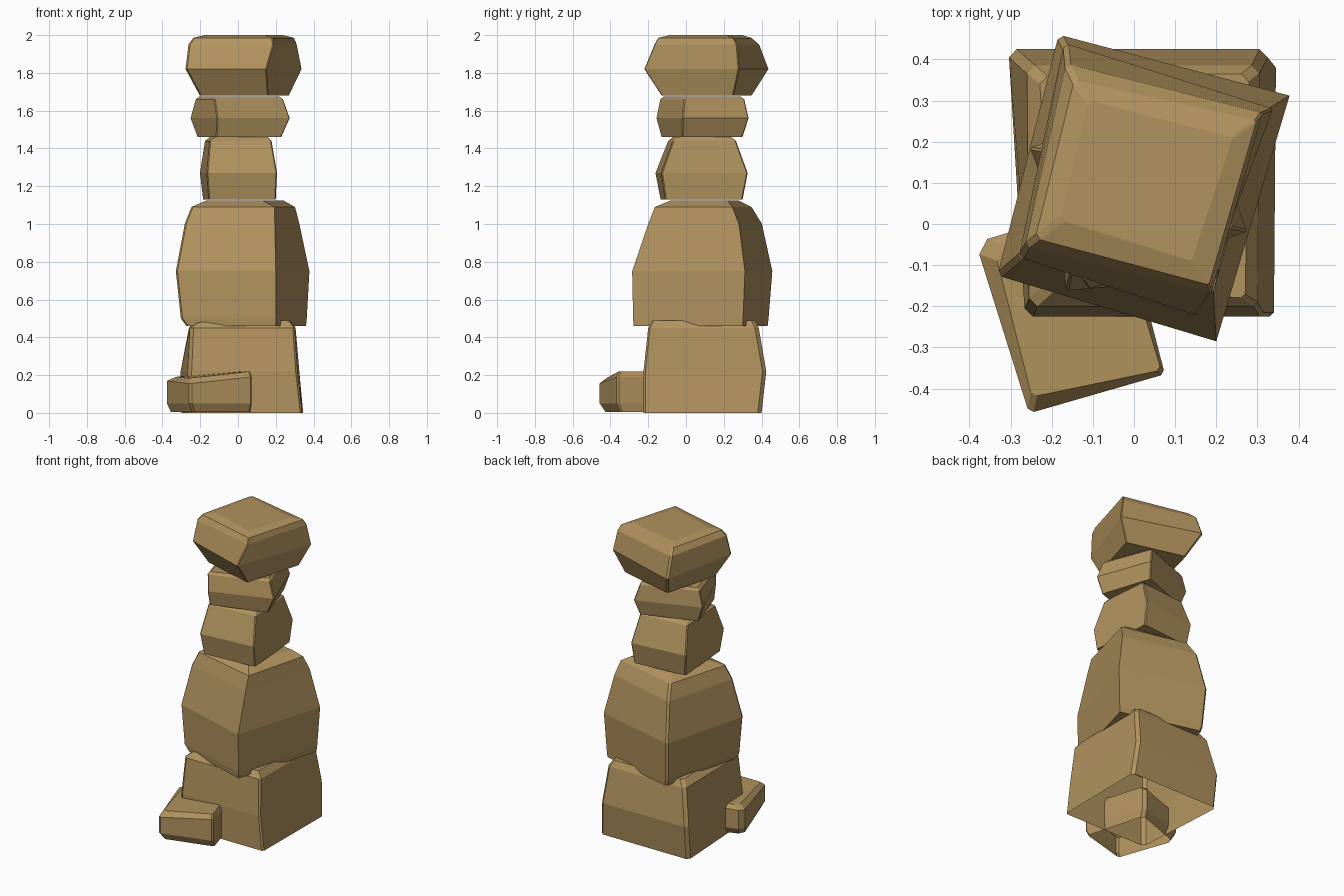
import bpy, bmesh
from mathutils import Vector

tan = bpy.data.materials.new("tan_stone")
tan.diffuse_color = (0.44, 0.29, 0.112, 1)


def stone(name, levels, cuts, open_bottom=False):
    """Loft through four-cornered levels; cuts = chamfer width at each corner.
    Level = (z, front_left, front_right, back_right, back_left)."""
    bm = bmesh.new()
    rings = []
    for z, *corners in levels:
        pts = [Vector((c[0], c[1], c[2] if len(c) > 2 else z)) for c in corners]
        ring = []
        for i, p in enumerate(pts):
            if cuts[i] == 0:
                ring.append(bm.verts.new(p))
                continue
            for q in (pts[i - 1], pts[(i + 1) % 4]):
                ring.append(bm.verts.new(p + (q - p).normalized() * cuts[i]))
        rings.append(ring)
    n = len(rings[0])
    for a, b in zip(rings, rings[1:]):
        for i in range(n):
            j = (i + 1) % n
            bm.faces.new((a[i], a[j], b[j], b[i]))
    if not open_bottom:
        bm.faces.new(rings[0][::-1])
    bm.faces.new(rings[-1])
    mesh = bpy.data.meshes.new(name)
    bm.to_mesh(mesh)
    bm.free()
    mesh.materials.append(tan)
    bpy.context.collection.objects.link(bpy.data.objects.new(name, mesh))


# Square base block, open underneath
stone("base_stone", [
    (0.00, (-0.265, -0.225), (0.34, -0.225), (0.345, 0.40), (-0.30, 0.40)),
    (0.22, (-0.265, -0.225), (0.315, -0.225), (0.325, 0.425), (-0.305, 0.425)),
    (0.45, (-0.255, -0.20), (0.30, -0.20), (0.305, 0.385), (-0.26, 0.385)),
    (0.49, (-0.20, -0.15), (0.27, -0.18), (0.28, 0.365), (-0.23, 0.36)),
], (0.02, 0.01, 0.02, 0.02), True)

# Large twisted body stone
stone("body_stone", [
    (0.46, (-0.275, -0.13), (0.20, -0.278), (0.36, 0.30), (-0.16, 0.435)),
    (0.50, (-0.305, -0.13), (0.20, -0.28), (0.364, 0.302), (-0.17, 0.44)),
    (0.75, (-0.332, -0.125), (0.20, -0.285), (0.378, 0.312), (-0.183, 0.46)),
    (1.00, (-0.285, -0.085), (0.195, -0.20), (0.325, 0.28), (-0.155, 0.405)),
    (1.09, (-0.25, -0.06), (0.193, -0.165), (0.302, 0.245), (-0.13, 0.35)),
    (1.125, (-0.17, 0.00), (0.13, -0.08), (0.24, 0.22), (-0.08, 0.28)),
], (0.012, 0, 0, 0.012))

# Neck stones
stone("lower_neck_stone", [
    (1.13, (-0.155, -0.135), (0.20, -0.11), (0.168, 0.30), (-0.185, 0.27)),
    (1.27, (-0.165, -0.162), (0.207, -0.13), (0.172, 0.327), (-0.202, 0.29)),
    (1.44, (-0.15, -0.095), (0.178, -0.07), (0.15, 0.265), (-0.175, 0.235)),
    (1.46, (-0.12, -0.07), (0.16, -0.05), (0.135, 0.24), (-0.15, 0.21)),
], (0.006, 0.006, 0.006, 0.006))
stone("upper_neck_stone", [
    (1.46, (-0.115, -0.13), (0.23, -0.02), (0.125, 0.30), (-0.215, 0.175)),
    (1.56, (-0.11, -0.158), (0.275, -0.018), (0.146, 0.333), (-0.253, 0.185)),
    (1.66, (-0.125, -0.138), (0.24, -0.01), (0.12, 0.31), (-0.225, 0.18)),
    (1.675, (-0.11, -0.12), (0.22, 0.0), (0.11, 0.29), (-0.205, 0.175)),
], (0.005, 0.005, 0.005, 0.005))

# Head stone
stone("head_stone", [
    (1.68, (-0.205, -0.025), (0.16, -0.13), (0.27, 0.25), (-0.11, 0.35)),
    (1.82, (-0.28, -0.08), (0.15, -0.222), (0.338, 0.28), (-0.17, 0.44)),
    (1.95, (-0.265, -0.055), (0.188, -0.168), (0.312, 0.27), (-0.165, 0.39)),
    (1.985, (-0.24, -0.035), (0.182, -0.148), (0.298, 0.252), (-0.145, 0.35)),
    (2.00, (-0.18, 0.01), (0.14, -0.09), (0.24, 0.21), (-0.11, 0.30)),
], (0.012, 0.005, 0.005, 0.012))

# Small stone leaning into the base, open underneath
stone("foot_stone", [
    (0.005, (-0.24, -0.43), (0.068, -0.345), (-0.04, 0.04), (-0.365, -0.075)),
    (0.05, (-0.255, -0.46), (0.075, -0.365), (-0.035, 0.06), (-0.385, -0.045)),
    (0.17, (-0.255, -0.46, 0.155), (0.075, -0.365, 0.19), (-0.035, 0.06, 0.19), (-0.385, -0.045, 0.17)),
    (0.20, (-0.248, -0.42, 0.185), (0.066, -0.355, 0.22), (-0.05, 0.03, 0.22), (-0.34, -0.06, 0.19)),
], (0.012, 0.01, 0.02, 0.03), True)
